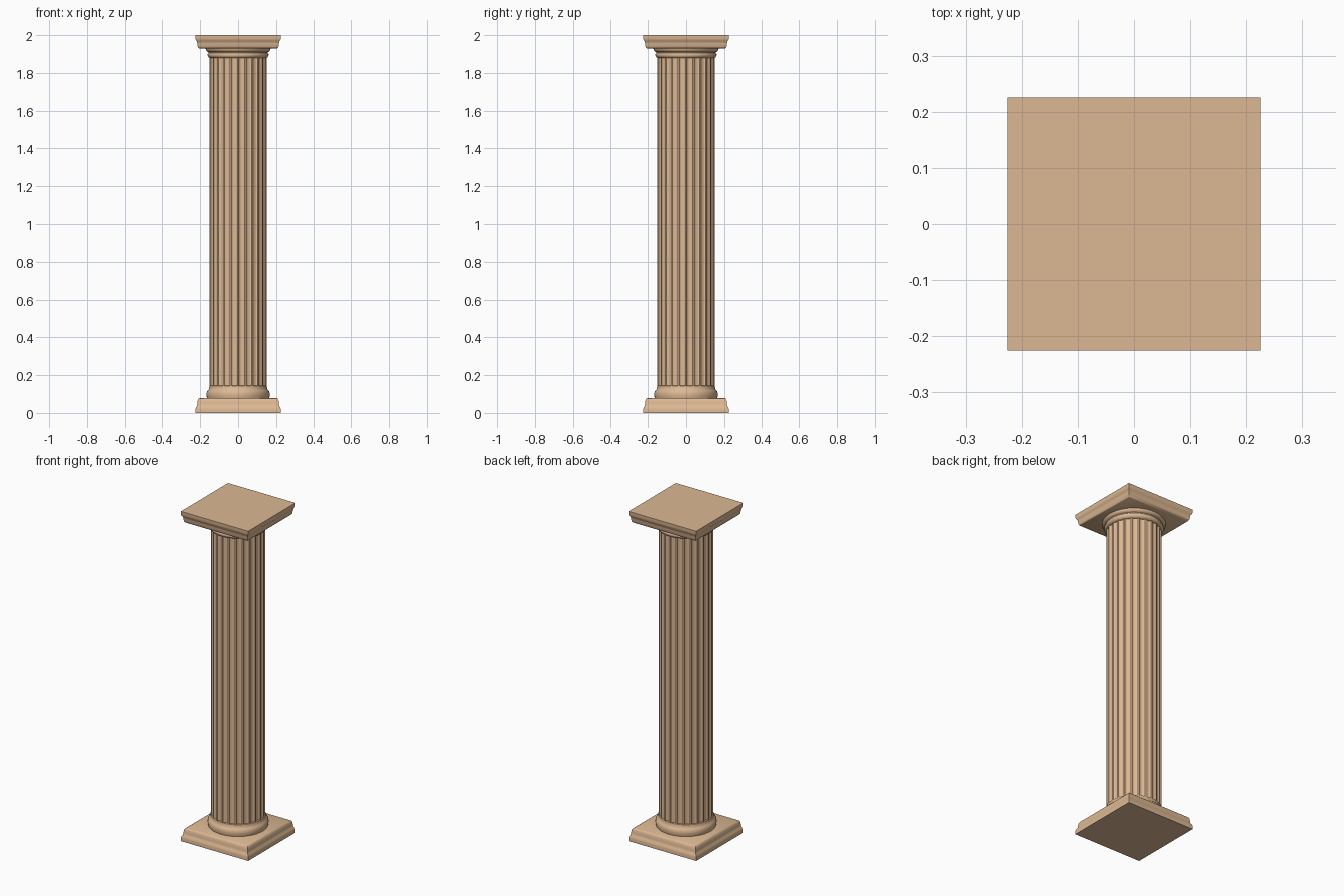
import bpy, bmesh, math

if "Cube" in bpy.data.objects:
    bpy.data.objects.remove(bpy.data.objects["Cube"])

stone = bpy.data.materials.new("tan stone")
stone.diffuse_color = (0.72, 0.48, 0.29, 1)
stone.use_nodes = True
stone.node_tree.nodes["Principled BSDF"].inputs["Base Color"].default_value = stone.diffuse_color


def loft(name, rings, angle):
    """Skin a stack of closed rings of points, capping both ends."""
    bm = bmesh.new()
    loops = [[bm.verts.new(p) for p in ring] for ring in rings]
    n = len(loops[0])
    for a, b in zip(loops, loops[1:]):
        for i in range(n):
            j = (i + 1) % n
            bm.faces.new((a[i], a[j], b[j], b[i]))
    bm.faces.new(loops[0][::-1])
    bm.faces.new(loops[-1])
    bmesh.ops.recalc_face_normals(bm, faces=bm.faces)
    me = bpy.data.meshes.new(name)
    bm.to_mesh(me)
    bm.free()
    ob = bpy.data.objects.new(name, me)
    bpy.context.collection.objects.link(ob)
    me.materials.append(stone)
    bpy.ops.object.select_all(action='DESELECT')
    ob.select_set(True)
    bpy.context.view_layer.objects.active = ob
    bpy.ops.object.shade_smooth_by_angle(angle=math.radians(angle))
    return ob


def circle(r, z, n=72):
    return [(r * math.cos(2 * math.pi * i / n), r * math.sin(2 * math.pi * i / n), z)
            for i in range(n)]


def square(h, z):
    return [(-h, -h, z), (h, -h, z), (h, h, z), (-h, h, z)]


def fluted(z, r=0.15, flutes=24, steps=8, depth=0.008, fillet=0.2):
    pts = []
    for f in range(flutes):
        for s in range(steps + 1):
            t = s / steps
            a = 2 * math.pi * (f + fillet / 2 + (1 - fillet) * t) / flutes
            rr = r - depth * math.sqrt(max(0, 1 - (2 * t - 1) ** 2))
            pts.append((rr * math.cos(a), rr * math.sin(a), z))
    return pts


# square slabs: stepped edge with a soft slope
slab = [(0.225, 0), (0.225, 0.02), (0.222, 0.03), (0.217, 0.036),
        (0.215, 0.05), (0.213, 0.066), (0.208, 0.075), (0.203, 0.078)]
loft("plinth", [square(h, z) for h, z in slab], 40)
loft("abacus", [square(h, 2 - z * 0.92) for h, z in slab], 40)

# fluted shaft
loft("shaft", [fluted(0.12), fluted(1.9)], 35)

# rounded base moulding
base = [(0.162, 0.07), (0.165, 0.082), (0.167, 0.095), (0.166, 0.108), (0.161, 0.119),
        (0.154, 0.125), (0.153, 0.135), (0.151, 0.143), (0.146, 0.145)]
loft("base_moulding", [circle(r, z) for r, z in base], 45)

# capital: small ring, neck and flared cushion
cap = [(0.147, 1.878), (0.155, 1.882), (0.160, 1.890), (0.161, 1.898), (0.156, 1.905),
       (0.157, 1.910), (0.165, 1.914), (0.170, 1.921), (0.172, 1.935)]
loft("capital", [circle(r, z) for r, z in cap], 45)
